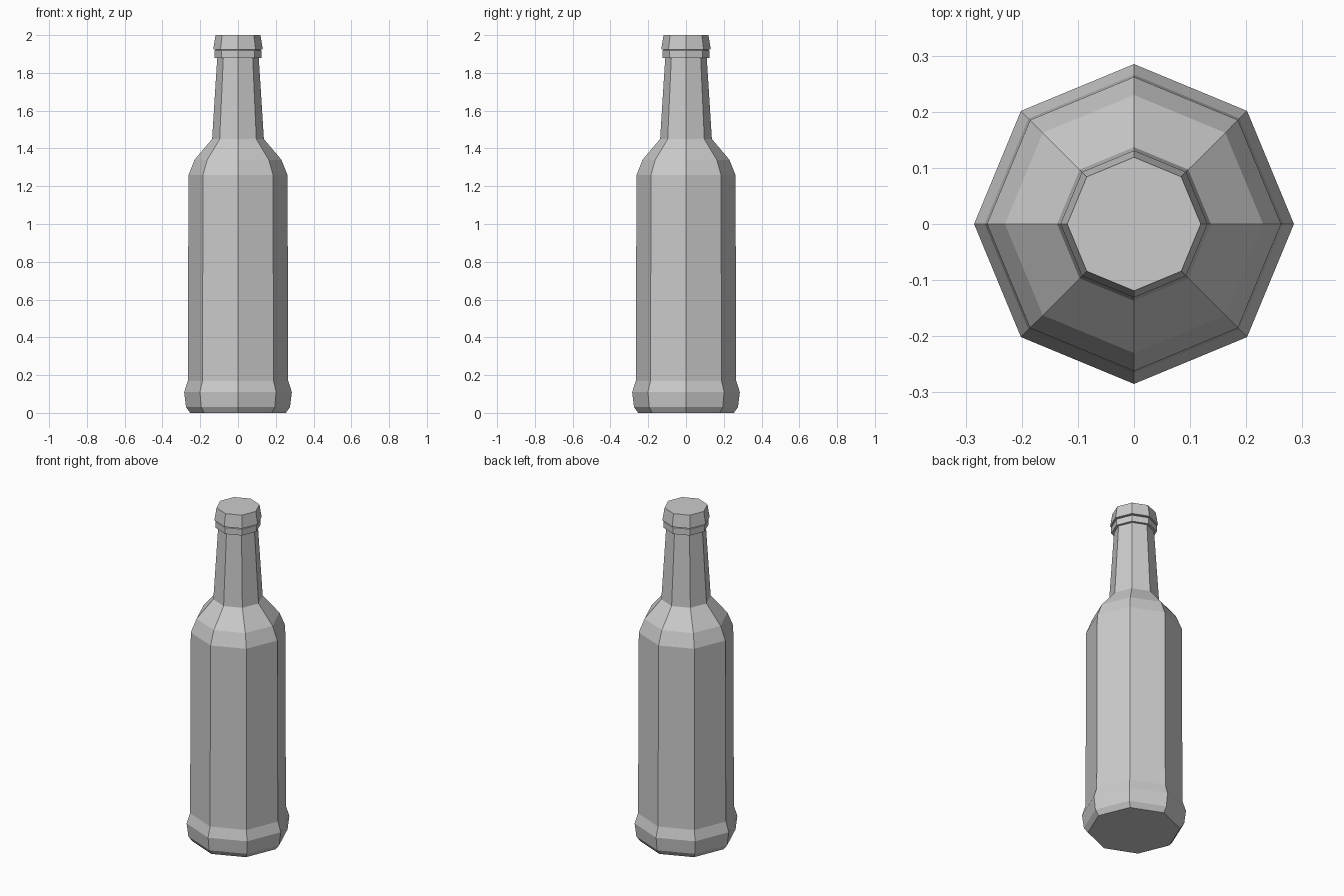
import bpy
import math

cube = bpy.data.objects.get("Cube")
if cube:
    bpy.data.objects.remove(cube, do_unlink=True)

SIDES = 8

grey = bpy.data.materials.new("plain grey")
grey.use_nodes = True
colour = (0.6, 0.6, 0.6, 1.0)
grey.diffuse_color = colour
grey.node_tree.nodes["Principled BSDF"].inputs["Base Color"].default_value = colour


def lathe(name, profile):
    """Closed eight-sided solid from (radius, height) pairs, bottom to top."""
    verts = [(r * math.cos(math.tau * i / SIDES), r * math.sin(math.tau * i / SIDES), z)
             for r, z in profile for i in range(SIDES)]
    faces = [tuple(reversed(range(SIDES)))]
    for ring in range(len(profile) - 1):
        low, high = ring * SIDES, (ring + 1) * SIDES
        for i in range(SIDES):
            j = (i + 1) % SIDES
            faces.append((low + i, low + j, high + j, high + i))
    faces.append(tuple(range(len(verts) - SIDES, len(verts))))
    mesh = bpy.data.meshes.new(name)
    mesh.from_pydata(verts, [], faces)
    mesh.materials.append(grey)
    obj = bpy.data.objects.new(name, mesh)
    bpy.context.collection.objects.link(obj)
    return obj


# Glass body: flared foot, straight wall, shoulder, neck and lip
lathe("bottle", [
    (0.253, 0.0), (0.275, 0.03), (0.285, 0.11), (0.266, 0.17),
    (0.262, 1.26), (0.23, 1.34), (0.137, 1.45), (0.11, 1.88),
    (0.125, 1.88), (0.125, 1.918), (0.115, 1.925),
])

# Cap overhanging the lip
lathe("cap", [(0.131, 1.925), (0.119, 2.0)])
